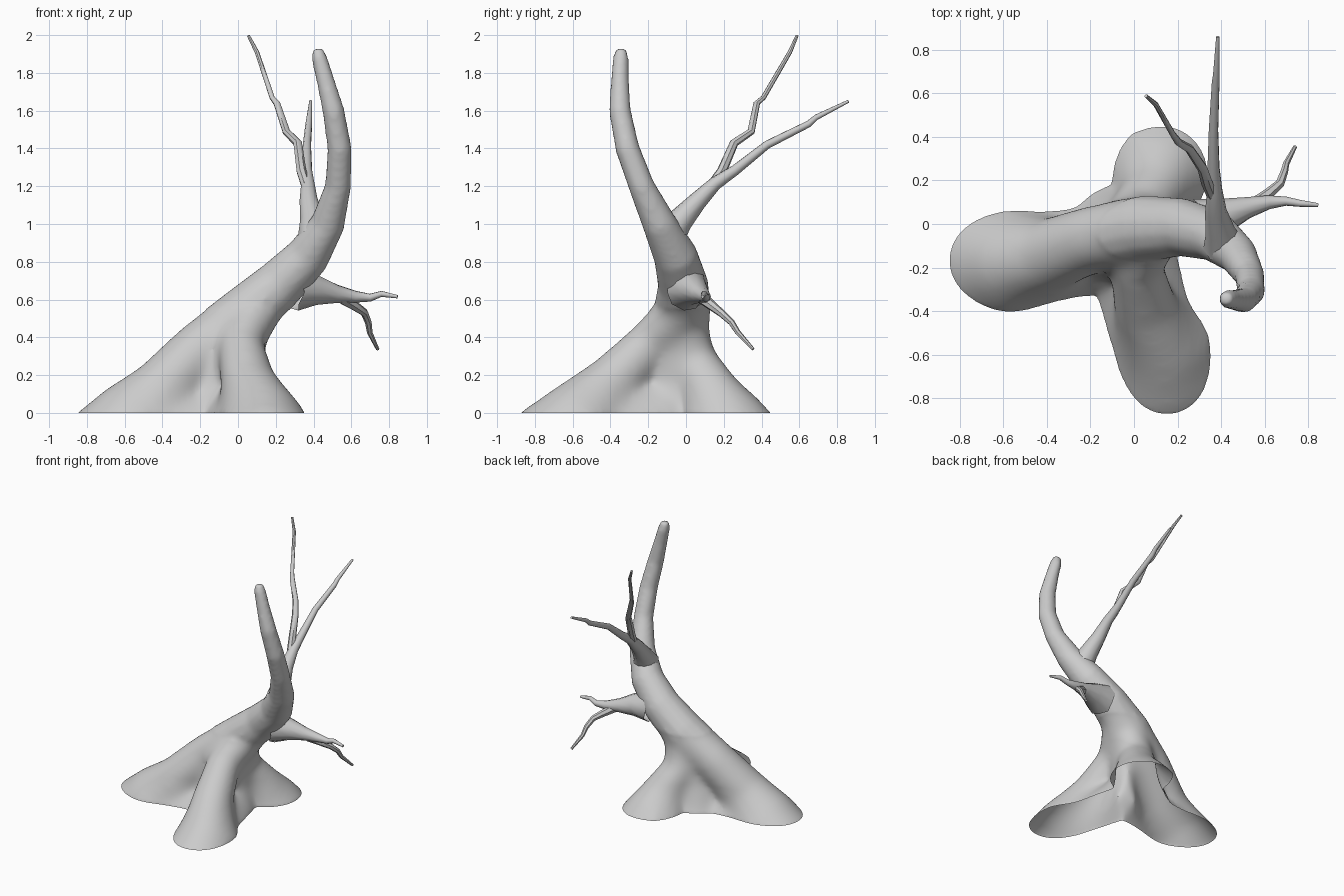
import bpy, bmesh, math
from mathutils import Vector

if "Cube" in bpy.data.objects:
    bpy.data.objects.remove(bpy.data.objects["Cube"])


def add_tube(bm, path, sides=10, jag=0.0):
    """Sweep a round section along (x, y, z, radius) points."""
    pts = [Vector(p[:3]) for p in path]
    rings, side = [], None
    for i, p in enumerate(pts):
        a, b = pts[max(i - 1, 0)], pts[min(i + 1, len(pts) - 1)]
        t = (b - a).normalized()
        if side is None:
            side = t.orthogonal()
        side = (side - t * side.dot(t)).normalized()
        up = t.cross(side)
        ring = []
        for k in range(sides):
            ang = 2 * math.pi * k / sides
            v = p + path[i][3] * (side * math.cos(ang) + up * math.sin(ang))
            if i == 0 and k % 2:
                v -= t * jag
            ring.append(bm.verts.new(v))
        rings.append(ring)
    for r0, r1 in zip(rings, rings[1:]):
        for k in range(sides):
            n = (k + 1) % sides
            bm.faces.new((r0[k], r0[n], r1[n], r1[k]))
    if jag == 0:
        bm.faces.new(rings[0][::-1])
    bm.faces.new(rings[-1])


def make_object(name, bm):
    bmesh.ops.recalc_face_normals(bm, faces=bm.faces)
    me = bpy.data.meshes.new(name)
    bm.to_mesh(me)
    bm.free()
    ob = bpy.data.objects.new(name, me)
    bpy.context.collection.objects.link(ob)
    return ob


# Trunk running down into the left root
left_root = [(-.78, -.16, -.22, .12), (-.70, -.165, -.11, .17), (-.58, -.175, -.03, .2),
             (-.4, -.15, .12, .175), (-.2, -.07, .335, .155), (.04, -.02, .52, .155)]
trunk = left_root + [(.22, -.015, .68, .135), (.37, -.055, .83, .118), (.475, -.14, 1.0, .092),
                     (.53, -.235, 1.2, .07), (.538, -.31, 1.4, .065), (.505, -.35, 1.6, .059),
                     (.46, -.35, 1.77, .048), (.43, -.345, 1.88, .043), (.42, -.343, 1.93, .03)]
# Front root, back root, and the solid foot and webs between them
front_root = [(.1, -.03, .53, .13), (.015, -.19, .37, .125), (.05, -.38, .17, .15),
              (.135, -.58, -.01, .185), (.155, -.72, -.10, .17), (.165, -.82, -.22, .12)]
back_root = [(.04, -.02, .48, .13), (.01, .03, .28, .135), (.09, .14, .1, .155),
             (.12, .22, -.02, .185), (.13, .26, -.10, .185), (.13, .29, -.22, .16)]
back_toe = [(.0, .27, -.04, .13), (.22, .28, -.04, .13)]
foot = [(-.07, -.05, -.25, .2), (-.06, -.05, .1, .185), (.02, -.03, .4, .13)]
left_fill = [(-.55, -.175, -.06, .17), (-.05, -.10, -.02, .17)]
front_fill = [(.08, -.5, -.06, .16), (-.02, -.1, .02, .165)]
web = [(-.14, -.18, -.15, .13), (-.06, -.1, .4, .11)]

bm = bmesh.new()
for path in (trunk, front_root, back_root, back_toe, foot, left_fill, front_fill, web):
    add_tube(bm, path, 14)
tree = make_object("trunk_and_roots", bm)

# Fuse the tubes into one skin
mod = tree.modifiers.new("fuse", 'REMESH')
mod.mode = 'VOXEL'
mod.voxel_size = 0.016
bpy.context.view_layer.objects.active = tree
tree.select_set(True)
bpy.ops.object.modifier_apply(modifier=mod.name)

# Soften the root junctions, flare the toes, open the base at ground level
bm = bmesh.new()
bm.from_mesh(tree.data)
for i in range(34):
    vs = [v for v in bm.verts if i < 4 or v.co.z < .55]
    bmesh.ops.smooth_vert(bm, verts=vs, factor=.5, use_axis_x=True, use_axis_y=True, use_axis_z=True)
bm.normal_update()
for v, n in [(v, v.normal.copy()) for v in bm.verts if v.co.z < .2]:
    n.z = 0
    v.co += n * .045 * min(1, 1 - v.co.z / .2) ** 2
bmesh.ops.bisect_plane(bm, geom=bm.verts[:] + bm.edges[:] + bm.faces[:],
                       plane_co=(0, 0, 0), plane_no=(0, 0, 1), clear_inner=True)
bm.to_mesh(tree.data)
bm.free()

# Branches: flared collar, kinked taper, one side twig each
branches = {
    "upper_branch": [(.41, -.09, .94, .095), (.395, -.03, 1.02, .068), (.375, .06, 1.12, .05),
                     (.37, .155, 1.215, .036), (.365, .26, 1.285, .028), (.365, .43, 1.42, .022),
                     (.375, .65, 1.53, .018), (.378, .69, 1.565, .015), (.385, .86, 1.65, .008)],
    "upper_twig": [(.36, .13, 1.2, .026), (.335, .19, 1.28, .027), (.315, .255, 1.43, .024),
                   (.255, .345, 1.49, .021), (.205, .375, 1.64, .018), (.18, .41, 1.67, .014),
                   (.1, .55, 1.91, .012), (.055, .588, 1.997, .008)],
    "lower_branch": [(.32, .01, .655, .115), (.42, .04, .65, .08), (.52, .075, .63, .05),
                     (.62, .10, .615, .032), (.70, .105, .61, .021), (.76, .095, .63, .016),
                     (.845, .087, .615, .009)],
    "lower_twig": [(.55, .085, .61, .034), (.62, .14, .565, .026), (.67, .185, .53, .021),
                   (.69, .24, .48, .018), (.698, .275, .425, .015), (.74, .355, .337, .009)],
}
for name, path in branches.items():
    bm = bmesh.new()
    add_tube(bm, path, 10 if "branch" in name else 7, 0.02 if "branch" in name else 0)
    make_object(name, bm)

for ob in bpy.context.collection.objects:
    bpy.ops.object.select_all(action='DESELECT')
    ob.select_set(True)
    bpy.context.view_layer.objects.active = ob
    bpy.ops.object.shade_smooth_by_angle(angle=math.radians(50))
